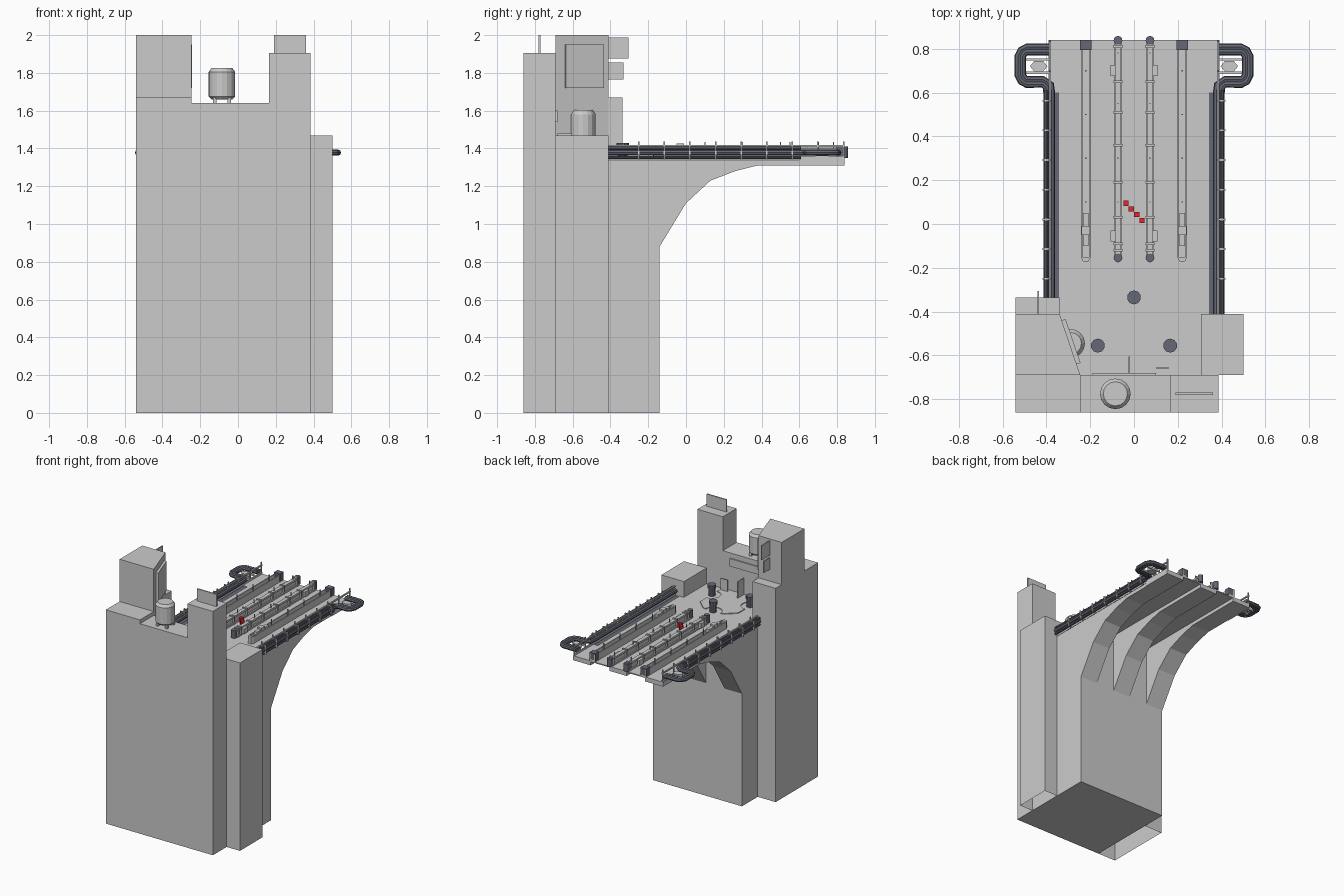
import bpy, bmesh, math
from mathutils import Matrix, Vector

if "Cube" in bpy.data.objects:
    bpy.data.objects.remove(bpy.data.objects["Cube"])

def material(name, rgb):
    m = bpy.data.materials.new(name)
    m.diffuse_color = (*rgb, 1)
    m.use_nodes = True
    m.node_tree.nodes["Principled BSDF"].inputs["Base Color"].default_value = m.diffuse_color
    return m

RED = material("red", (0.75, 0.02, 0.02))
STEEL = material("dark_steel", (0.13, 0.14, 0.18))

def finish(bm, name, mat=None):
    me = bpy.data.meshes.new(name)
    bm.to_mesh(me)
    bm.free()
    ob = bpy.data.objects.new(name, me)
    bpy.context.collection.objects.link(ob)
    if mat:
        me.materials.append(mat)
    return ob

def prism(name, pts, axis, a, b, mat=None, open_bottom=False):
    """Extrude a 2D outline along an axis from a to b."""
    put = {'x': lambda p, t: (t, p[0], p[1]),
           'y': lambda p, t: (p[0], t, p[1]),
           'z': lambda p, t: (p[0], p[1], t)}[axis]
    bm = bmesh.new()
    lo = [bm.verts.new(put(p, a)) for p in pts]
    hi = [bm.verts.new(put(p, b)) for p in pts]
    bm.faces.new(lo)
    bm.faces.new(hi)
    for i in range(len(pts)):
        j = (i + 1) % len(pts)
        bm.faces.new((lo[i], lo[j], hi[j], hi[i]))
    bmesh.ops.recalc_face_normals(bm, faces=bm.faces)
    if open_bottom:
        low = [f for f in bm.faces if f.normal.z < -0.9]
        bmesh.ops.delete(bm, geom=low, context='FACES')
    return finish(bm, name, mat)

def box(name, x0, x1, y0, y1, z0, z1, mat=None, open_bottom=False):
    x0, x1 = sorted((x0, x1))
    return prism(name, [(x0, y0), (x1, y0), (x1, y1), (x0, y1)], 'z', z0, z1, mat, open_bottom)

def cyl(name, x, y, z0, z1, r, r2=None, n=12, mat=None):
    bm = bmesh.new()
    bmesh.ops.create_cone(bm, cap_ends=True, segments=n, radius1=r, radius2=r if r2 is None else r2,
                          depth=z1 - z0, matrix=Matrix.Translation((x, y, (z0 + z1) / 2)))
    return finish(bm, name, mat)

def tube(name, pts, r, mat):
    cu = bpy.data.curves.new(name, 'CURVE')
    cu.dimensions = '3D'
    cu.bevel_depth, cu.bevel_resolution, cu.use_fill_caps = r, 2, True
    sp = cu.splines.new('POLY')
    sp.points.add(len(pts) - 1)
    for p, q in zip(sp.points, pts):
        p.co = (*q, 1)
    ob = bpy.data.objects.new(name, cu)
    bpy.context.collection.objects.link(ob)
    cu.materials.append(mat)
    bpy.ops.object.select_all(action='DESELECT')
    bpy.context.view_layer.objects.active = ob
    ob.select_set(True)
    bpy.ops.object.convert(target='MESH')
    bpy.ops.object.shade_smooth_by_angle()

DECK = 1.345

# Main tower: front slab with stepped skyline, core and side blocks
prism("front_wall", [(-.385, 0), (.385, 0), (.385, 1.905), (.165, 1.905), (.165, 1.64),
                     (-.245, 1.64), (-.245, 1.67), (-.385, 1.67)], 'y', -.86, -.69)
box("tower_core", -.385, .385, -.69, -.14, 0, 1.338)
box("left_block", -.54, -.385, -.86, -.335, 0, 1.67, open_bottom=True)
box("left_block_inner", -.385, -.34, -.41, -.335, DECK - .01, 1.67)
box("right_block", .385, .5, -.69, -.41, 0, 1.468, open_bottom=True)
box("right_block_inner", .305, .385, -.69, -.41, DECK - .01, 1.468)
box("roof_panel", .19, .36, -.78, -.77, 1.905, 2.0)

# Control house with slanted window wall, window panel and side signs
prism("control_house", [(-.54, -.69), (-.245, -.69), (-.34, -.41), (-.54, -.41)], 'z', DECK - .01, 2.0)
prism("window_panel", [(-.262, -.64), (-.244, -.634), (-.312, -.434), (-.33, -.44)], 'z', 1.72, 1.95)
box("upper_sign", -.441, -.433, -.41, -.305, 1.875, 1.988)
box("lower_sign", -.441, -.433, -.41, -.33, 1.765, 1.855)

# Roof tank on legs
tx, ty = -.085, -.775
for i in range(4):
    a = math.pi / 4 + i * math.pi / 2
    lx, ly = tx + .055 * math.cos(a), ty + .055 * math.sin(a)
    box("tank_leg", lx - .009, lx + .009, ly - .009, ly + .009, 1.64, 1.69)
cyl("tank_base", tx, ty, 1.66, 1.675, .055, .07, 16)
cyl("tank_body", tx, ty, 1.675, 1.805, .07, None, 16)
cyl("tank_top", tx, ty, 1.805, 1.825, .07, .055, 16)

# Deck barrel beside the control house
cyl("barrel_body", -.29, -.545, DECK, 1.58, .066, None, 16)
cyl("barrel_top", -.29, -.545, 1.58, 1.603, .066, .05, 16)

# Overhanging deck and its three curved ribs
box("deck", -.342, .342, -.69, .84, 1.337, DECK)
rib = [(-.14, .88), (0, 1.11), (.13, 1.23), (.26, 1.28), (.38, 1.31), (.84, 1.31), (.84, 1.337), (-.14, 1.337)]
for x in (-.31, 0, .31):
    prism("curved_rib", rib, 'x', x - .075, x + .075)
for s in (-1, 1):
    box("deck_corner", s * .342, s * .39, .6, .84, 1.31, DECK)
    box("edge_gutter", s * .342, s * .387, -.335 if s < 0 else -.41, .6, 1.337, 1.34, STEEL)

# Landing plate with round notches and three mooring posts
outline = [(-.165, -.685), (.165, -.685)]
def arc(cx, cy, a0, a1, r=.065, n=8):
    return [(cx + r * math.cos(math.radians(a0 + (a1 - a0) * i / n)),
             cy + r * math.sin(math.radians(a0 + (a1 - a0) * i / n))) for i in range(n + 1)]
outline += arc(.165, -.555, 270, 90) + [(.165, -.41), (.09, -.34)]
outline += arc(0, -.335, 0, -180) + [(-.09, -.34), (-.165, -.41)]
outline += arc(-.165, -.555, 90, -90)
prism("landing_plate", outline, 'z', DECK - .003, DECK + .006)
for x, y in ((0, -.335), (-.165, -.555), (.165, -.555)):
    cyl("mooring_post", x, y, DECK, 1.405, .026, None, 10, STEEL)
    cyl("mooring_cap", x, y, 1.405, 1.43, .032, None, 10, STEEL)
    cyl("post_foot", x, y, -.002 + .002, .004, .024, None, 8)
box("wall_shelf", -.19, .1, -.69, -.68, 1.54, 1.60)
box("divider_panel", -.024, -.018, -.68, -.605, DECK, 1.48)
box("small_panel", .1, .16, -.66, -.655, DECK, 1.44)

# Inner tracks: slim rail, clamps, end rollers, side motors
for s in (-1, 1):
    x = s * .073
    box("inner_track_foot", x - .017, x + .017, -.15, .84, DECK, DECK + .012)
    box("inner_track_web", x - .007, x + .007, -.15, .84, DECK + .012, 1.39)
    box("inner_track_head", x - .014, x + .014, -.15, .84, 1.39, 1.405)
    for y in (.81, .65, .51, .36, .19, .03, -.09, -.12):
        box("track_clamp", x - .02, x + .02, y - .006, y + .006, DECK, 1.412)
    for y in (.838, -.155):
        cyl("end_roller", x, y, 1.35, 1.41, .02, None, 12, STEEL)
    for y in (.7, -.055):
        box("track_motor", x + s * .014, x + s * .034, y - .025, y + .025, 1.355, 1.395)
    for y in (.78, .55, .3, .1):
        box("track_pin", x - .003, x + .003, y - .003, y + .003, 1.405, 1.435)

# Outer tracks: open channels with a sliding carriage
for s in (-1, 1):
    x = s * .22
    box("outer_track_base", x - .023, x + .023, -.15, .84, DECK, 1.358)
    for t in (-1, 1):
        box("outer_track_wall", x + t * .015, x + t * .023, -.15, .84, 1.358, 1.40)
    prism("track_nose", [(x - .023, -.15), (x - .012, -.172), (x + .012, -.172), (x + .023, -.15)], 'z', DECK, 1.40)
    box("track_stop", x - .026, x + .026, .795, .84, 1.35, 1.41, STEEL)
    box("carriage_body", x - .013, x + .013, -.10, .05, 1.358, 1.412)
    box("carriage_head", x - .02, x + .02, -.05, -.01, 1.40, 1.425)
    for y in (.7, .5, .3, .1):
        box("track_pin", x - .003, x + .003, y - .003, y + .003, 1.358, 1.435)

# Edge pipes with end loops, brackets and railings
for s in (-1, 1):
    y0 = -.335 if s < 0 else -.41
    def loop(d, z):
        pts = [(.398 - d, y0), (.398 - d, .60), (.402 - d, .625 + d * .5), (.415, .637 + d), (.49, .637 + d),
               (.515 - d * .7, .65 + d * .7), (.53 - d, .68), (.53 - d, .765), (.515 - d * .7, .795 - d * .7),
               (.49, .807 - d), (.38, .807 - d)]
        return [(s * px, py, z) for px, py in pts]
    tube("loop_pipe_outer", loop(0, 1.378), .016, STEEL)
    tube("loop_pipe_inner", loop(.022, 1.378), .016, STEEL)
    for z in (1.352, 1.401):
        tube("straight_pipe", [(s * .40, y0, z), (s * .40, .61, z)], .009, STEEL)
    for y in (.69, .75):
        box("loop_bracket_bar", s * .385, s * .5, y - .005, y + .005, 1.36, 1.375)
    prism("loop_bracket_plate", [(s * (.435 + .04 * math.cos(a * math.pi / 3)), .72 + .028 * math.sin(a * math.pi / 3))
                                 for a in range(6)], 'z', 1.36, 1.385)
    box("edge_rail", s * .378, s * .388, y0, .84, 1.407, 1.417)
    box("edge_kickplate", s * .378, s * .386, y0, .84, 1.34, 1.36)
    for i in range(9):
        y = -.25 + i * .1355
        box("rail_post", s * .378, s * .386, y - .004, y + .004, 1.34, 1.438)
        if y < .6:
            box("pipe_clip", s * .378, s * .418, y - .004, y + .004, 1.342, 1.411)

# Red marker lights in a diagonal row
for x, y in ((-.037, .095), (-.012, .068), (.012, .043), (.037, .016)):
    box("marker_light", x - .012, x + .012, y - .012, y + .012, DECK, 1.38, RED)
